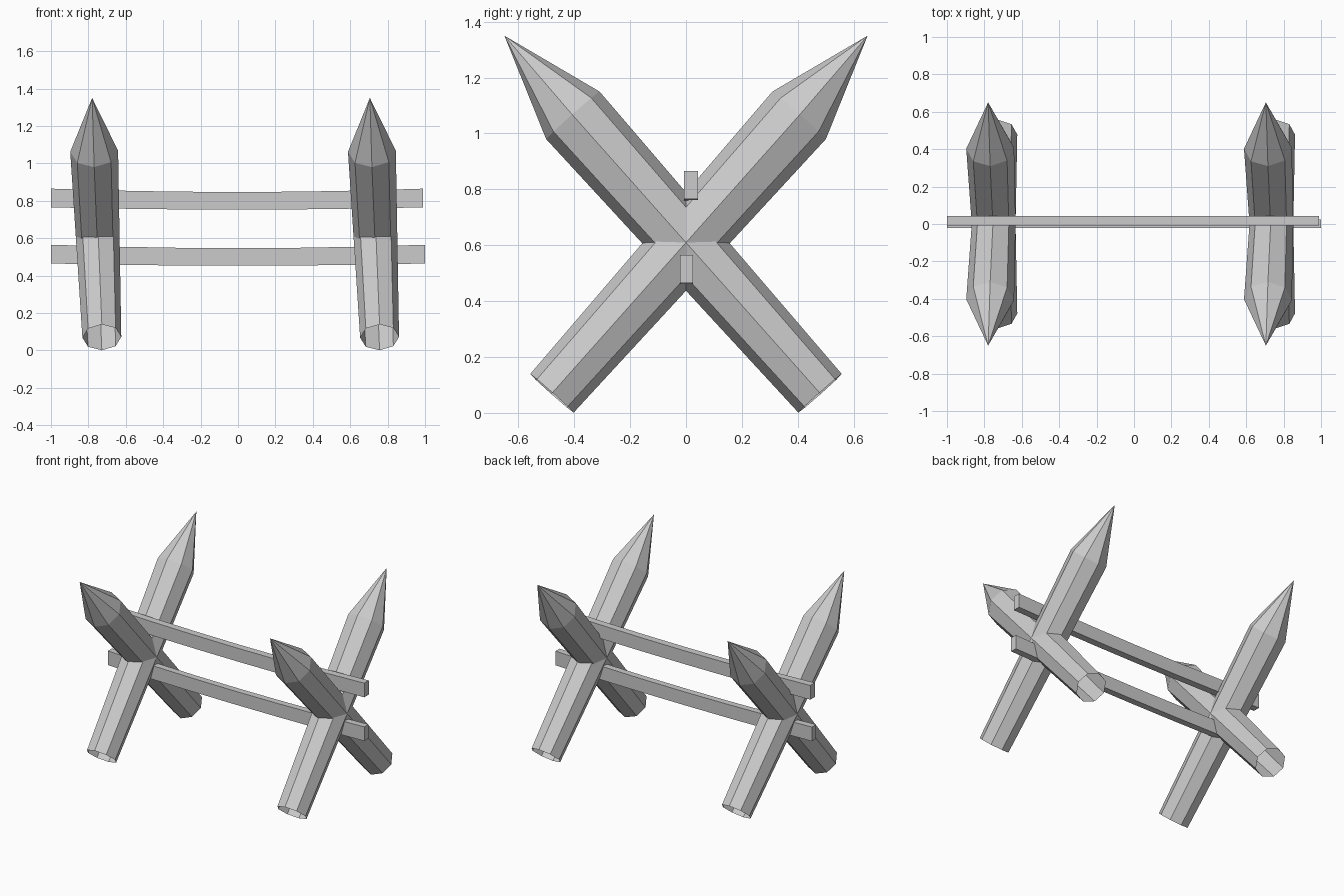
import bpy
import bmesh
import math
from mathutils import Vector

cube = bpy.data.objects.get("Cube")
if cube:
    bpy.data.objects.remove(cube, do_unlink=True)

# One plain grey for the whole barricade
grey = bpy.data.materials.new("plain grey")
grey.use_nodes = True
grey.diffuse_color = (0.6, 0.6, 0.6, 1)
grey.node_tree.nodes["Principled BSDF"].inputs["Base Color"].default_value = (0.6, 0.6, 0.6, 1)


def add_object(name, bm):
    bmesh.ops.recalc_face_normals(bm, faces=bm.faces)
    mesh = bpy.data.meshes.new(name)
    bm.to_mesh(mesh)
    bm.free()
    mesh.materials.append(grey)
    obj = bpy.data.objects.new(name, mesh)
    bpy.context.collection.objects.link(obj)


def bridge(bm, a, b):
    n = len(a)
    for i in range(n):
        j = (i + 1) % n
        bm.faces.new((a[i], a[j], b[j], b[i]))


def stake(name, x, side):
    """Eight-sided sharpened log, open at the foot, leaning across the frame."""
    foot = Vector((x, -0.48 * side, 0.07))
    shoulder = Vector((x - 0.041, 0.405 * side, 1.065))
    tip = Vector((x - 0.052, 0.65 * side, 1.35))
    axis = (shoulder - foot).normalized()
    u = axis.cross(Vector((1, 0, 0))).normalized()
    v = axis.cross(u)
    bm = bmesh.new()
    rings = []
    for centre, radius in ((foot, 0.104), (shoulder, 0.128)):
        angles = [k * math.tau / 8 for k in range(8)]
        rings.append([bm.verts.new(centre + radius * (u * math.cos(a) + v * math.sin(a)))
                      for a in angles])
    bridge(bm, *rings)
    point = bm.verts.new(tip)
    for i in range(8):
        bm.faces.new((rings[1][i], rings[1][(i + 1) % 8], point))
    add_object(name, bm)


def rail(name, x0, x1, y0, y1, z0, z1, segments=6):
    """Plank that sags and thins slightly towards the middle."""
    bm = bmesh.new()
    rings = []
    for i in range(segments + 1):
        t = i / segments
        sag = 1 - (2 * t - 1) ** 2
        low, high = z0 - 0.012 * sag, z1 - 0.018 * sag
        x = x0 + (x1 - x0) * t
        rings.append([bm.verts.new((x, y, z)) for y, z in
                      ((y0, low), (y1, low), (y1, high), (y0, high))])
    for a, b in zip(rings, rings[1:]):
        bridge(bm, a, b)
    bm.faces.new(rings[0])
    bm.faces.new(rings[-1])
    add_object(name, bm)


# Two crossed pairs of stakes
for label, x in (("right", -0.728), ("left", 0.757)):
    stake(label + "_stake_leaning_back", x, 1)
    stake(label + "_stake_leaning_front", x, -1)

# Rails resting above and below the crossings
rail("upper_rail", -1.0, 0.99, -0.007, 0.043, 0.765, 0.865)
rail("lower_rail", -1.0, 1.0, -0.021, 0.025, 0.465, 0.565)
